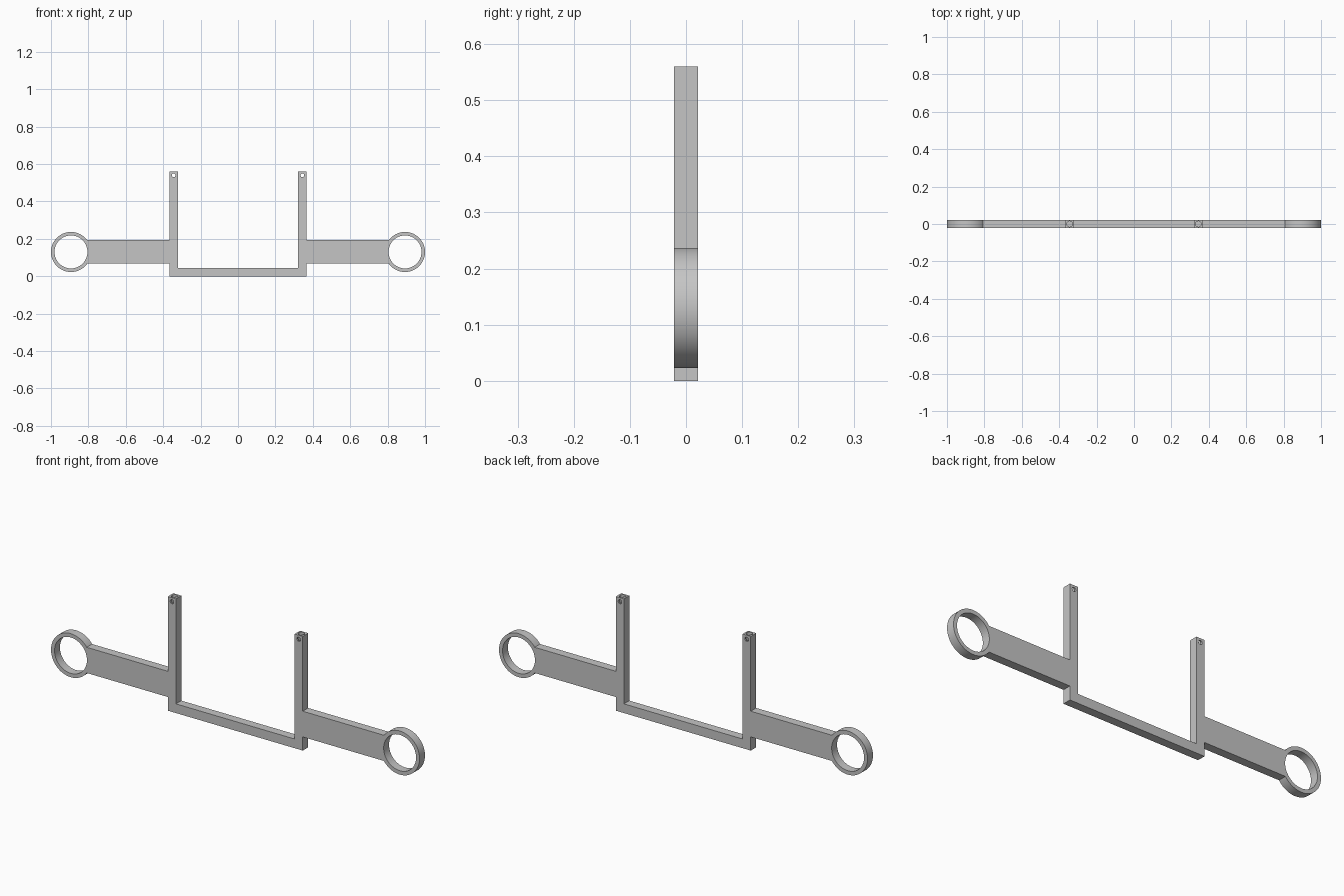
import bpy, bmesh
from math import sin, cos, asin, pi, radians
from mathutils import Matrix

cube = bpy.data.objects.get("Cube")
if cube:
    bpy.data.objects.remove(cube, do_unlink=True)

# Main dimensions
HALF_DEPTH = 0.021
POST_IN, POST_OUT, POST_TOP = 0.322, 0.366, 0.56
BAR_TOP = 0.045
RING_X, RING_Z, RING_R, HOLE_R = 0.893, 0.13, 0.107, 0.088
ARM_HALF = 0.063
POST_MID = (POST_IN + POST_OUT) / 2

grey = bpy.data.materials.new("light grey")
grey.use_nodes = True
colour = (0.56, 0.56, 0.56, 1)
grey.diffuse_color = colour
grey.node_tree.nodes["Principled BSDF"].inputs["Base Color"].default_value = colour


def add_object(name, bm):
    bmesh.ops.recalc_face_normals(bm, faces=bm.faces[:])
    mesh = bpy.data.meshes.new(name)
    bm.to_mesh(mesh)
    bm.free()
    mesh.materials.append(grey)
    obj = bpy.data.objects.new(name, mesh)
    bpy.context.collection.objects.link(obj)
    return obj


def half_outline():
    """Right-hand outline, from the crossbar underside round to its top."""
    points = [(POST_OUT, 0), (POST_OUT, RING_Z - ARM_HALF)]
    start = -pi + asin(ARM_HALF / RING_R)
    steps = 72
    for i in range(steps + 1):
        a = start - 2 * start * i / steps
        points.append((RING_X + RING_R * cos(a), RING_Z + RING_R * sin(a)))
    points += [(POST_OUT, RING_Z + ARM_HALF), (POST_OUT, POST_TOP),
               (POST_IN, POST_TOP), (POST_IN, BAR_TOP)]
    return points


# One-piece bracket: crossbar, posts, arms and rings
half = half_outline()
outline = half + [(-x, z) for x, z in reversed(half)]
bm = bmesh.new()
face = bm.faces.new([bm.verts.new((x, -HALF_DEPTH, z)) for x, z in outline])
result = bmesh.ops.extrude_face_region(bm, geom=[face])
moved = [v for v in result["geom"] if isinstance(v, bmesh.types.BMVert)]
bmesh.ops.translate(bm, verts=moved, vec=(0, 2 * HALF_DEPTH, 0))
bracket = add_object("bracket", bm)


def drill(x, z, radius, length, segments, upright=False):
    """Cut a round hole through the depth, or downwards if upright."""
    bm = bmesh.new()
    turn = Matrix() if upright else Matrix.Rotation(pi / 2, 4, 'X')
    bmesh.ops.create_cone(bm, cap_ends=True, segments=segments, radius1=radius,
                          radius2=radius, depth=length,
                          matrix=Matrix.Translation((x, 0, z)) @ turn)
    cutter = add_object("hole_cutter", bm)
    cutter.hide_render = True
    mod = bracket.modifiers.new("hole", 'BOOLEAN')
    mod.operation, mod.solver, mod.object = 'DIFFERENCE', 'EXACT', cutter
    bpy.context.view_layer.objects.active = bracket
    bpy.ops.object.modifier_apply(modifier=mod.name)
    bpy.data.objects.remove(cutter, do_unlink=True)


# Ring openings, pin holes and screw holes in the post tops
for side in (-1, 1):
    drill(side * RING_X, RING_Z, HOLE_R, 0.2, 80)
    drill(side * POST_MID, POST_TOP - 0.02, 0.01, 0.2, 24)
    drill(side * POST_MID, POST_TOP, 0.015, 0.08, 24, upright=True)

bpy.ops.object.select_all(action='DESELECT')
bracket.select_set(True)
bpy.context.view_layer.objects.active = bracket
bpy.ops.object.shade_smooth_by_angle(angle=radians(30))
